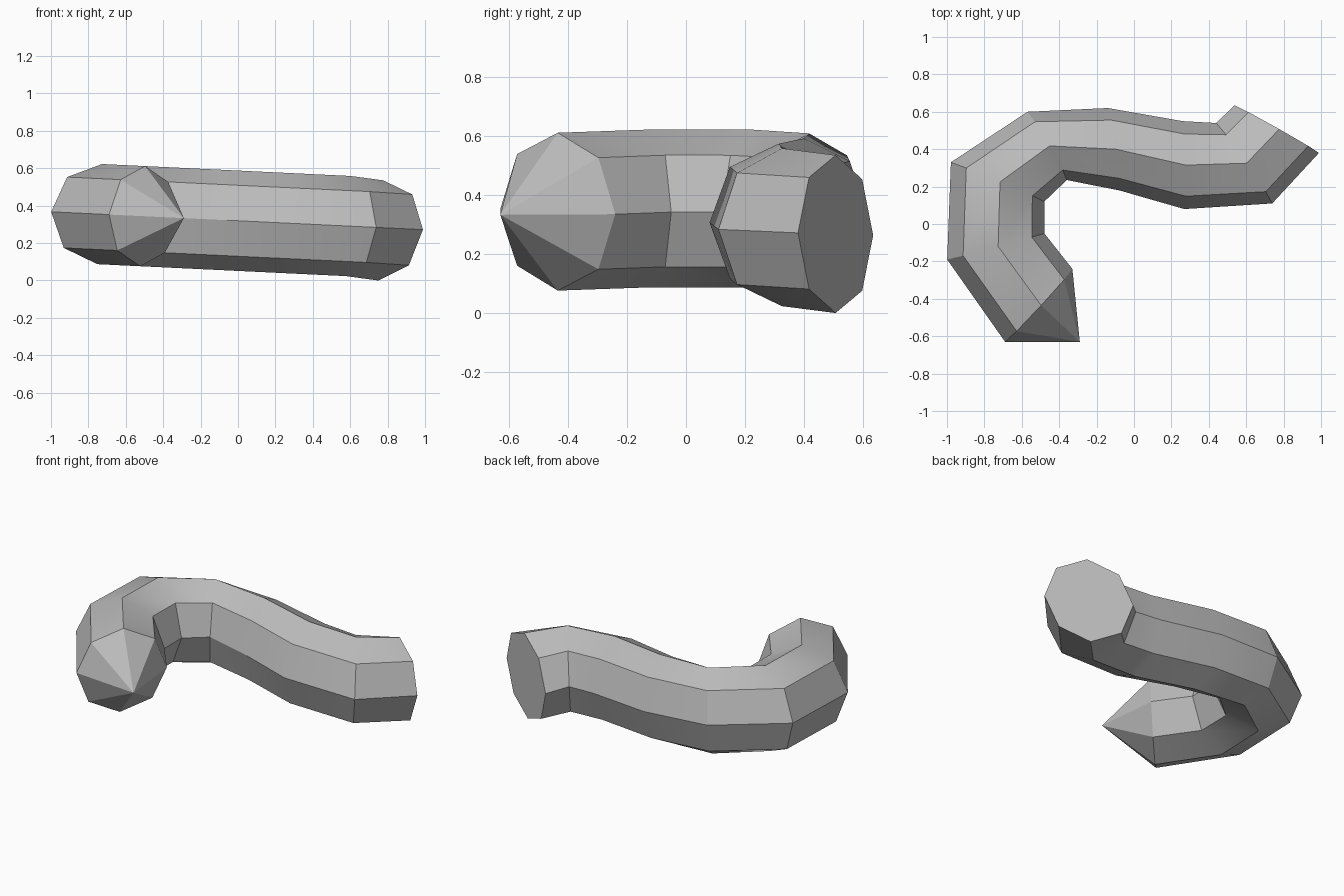
import bpy, bmesh, math
from mathutils import Vector, Matrix

cube = bpy.data.objects.get("Cube")
if cube:
    bpy.data.objects.remove(cube, do_unlink=True)

SIDES = 8
HALF_HEIGHT = 0.268
MID_HEIGHT = 0.302

# Ring stations in plan: outer point, inner point, drop of the outer side
STATIONS = [
    ((-0.69, -0.63), (-0.33, -0.24), 0),
    ((-1.00, -0.19), (-0.48, -0.05), 0),
    ((-0.98, 0.33), (-0.48, 0.12), 0),
    ((-0.57, 0.60), (-0.36, 0.235), 0),
    ((-0.14, 0.62), (-0.08, 0.18), 0),
    ((0.26, 0.55), (0.27, 0.08), 0),
    ((0.44, 0.54), (0.74, 0.11), 0),
    ((0.54, 0.635), (0.99, 0.38), 0.03),
]
TIP = Vector((-0.29, -0.63, 0))


def add_ring(bm, outer, inner, drop):
    """Upright octagon spanning the outer and inner points."""
    a, b = Vector((*outer, -drop)), Vector((*inner, 0))
    mid, half = (a + b) / 2, (a - b) / 2
    ring = []
    for i in range(SIDES):
        t = math.tau * i / SIDES
        up = Vector((0, 0, HALF_HEIGHT * math.sin(t)))
        ring.append(bm.verts.new(mid + half * math.cos(t) + up))
    return ring


bm = bmesh.new()
rings = [add_ring(bm, *s) for s in STATIONS]

# Tube walls
for r, s in zip(rings, rings[1:]):
    for i in range(SIDES):
        j = (i + 1) % SIDES
        bm.faces.new((r[i], r[j], s[j], s[i]))

# Pointed end and flat end
tip = bm.verts.new(TIP)
for i in range(SIDES):
    bm.faces.new((rings[0][i], rings[0][(i + 1) % SIDES], tip))
bm.faces.new(rings[-1])
bmesh.ops.recalc_face_normals(bm, faces=bm.faces)

# Slight lean of the whole tube, then seat it on the floor
bm.transform(Matrix.Translation((0, 0, MID_HEIGHT)) @ Matrix.Rotation(0.048, 4, 'Y'))
low = min(v.co.z for v in bm.verts)
bm.transform(Matrix.Translation((0, 0, -low)))

mesh = bpy.data.meshes.new("curved_tube")
bm.to_mesh(mesh)
bm.free()
tube = bpy.data.objects.new("curved_tube", mesh)
bpy.context.collection.objects.link(tube)

# Plain grey
grey = bpy.data.materials.new("grey")
grey.use_nodes = True
colour = (0.5, 0.5, 0.5, 1)
grey.diffuse_color = colour
grey.node_tree.nodes["Principled BSDF"].inputs["Base Color"].default_value = colour
mesh.materials.append(grey)

bpy.ops.object.select_all(action='DESELECT')
tube.select_set(True)
bpy.context.view_layer.objects.active = tube
bpy.ops.object.shade_smooth_by_angle(angle=math.radians(30))
